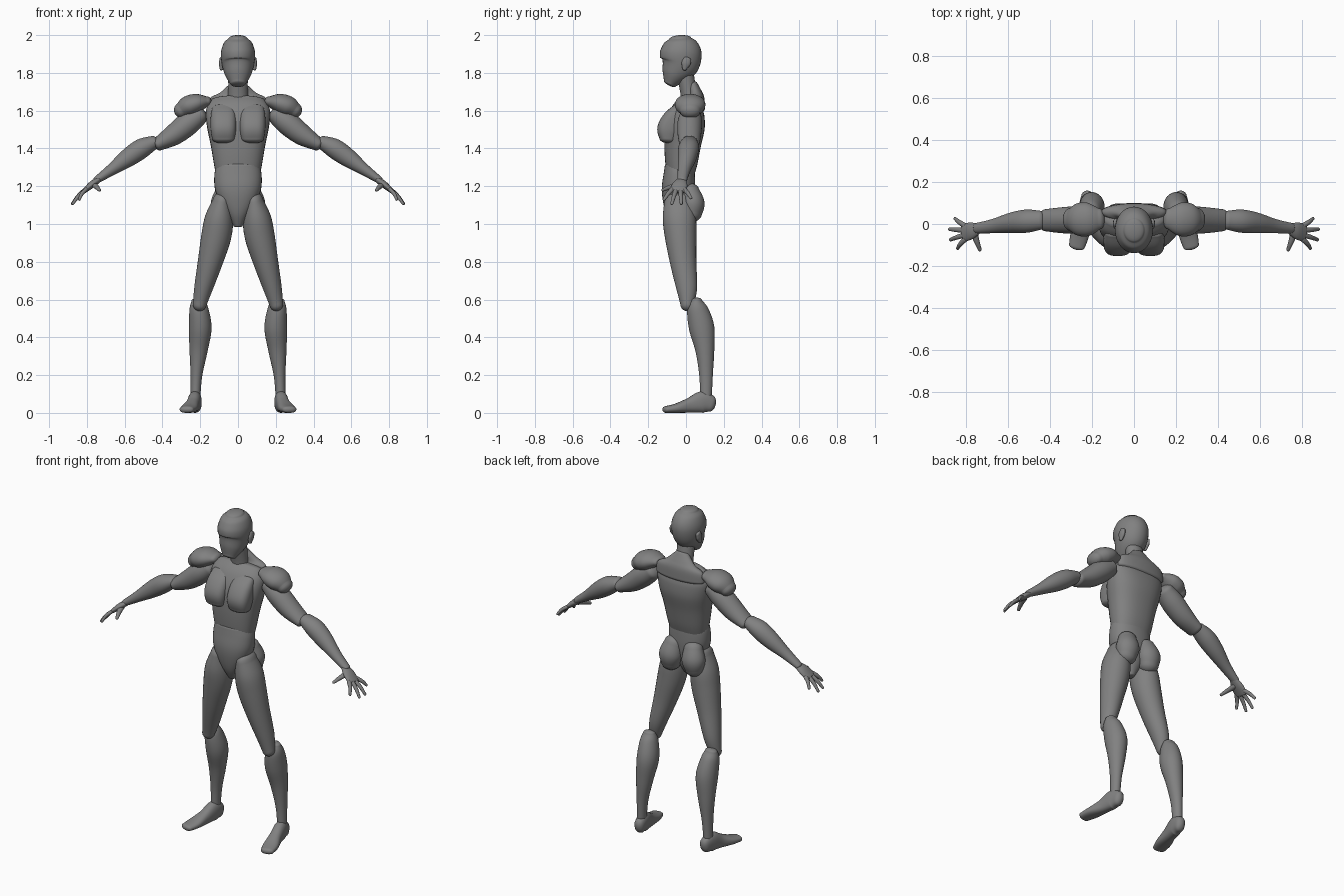
import bpy
import bmesh
import math
from mathutils import Vector

cube = bpy.data.objects.get("Cube")
if cube:
    bpy.data.objects.remove(cube, do_unlink=True)

grey = bpy.data.materials.new("mannequin grey")
grey.use_nodes = True
GREY = (0.22, 0.22, 0.22, 1)
grey.diffuse_color = GREY
grey.node_tree.nodes["Principled BSDF"].inputs["Base Color"].default_value = GREY

SIDES = 32
STEPS = 6
DOME = 5


def spline(sections):
    """Smoothly resample sections of (x, y, z, width, depth)."""
    rows = [sections[0], *sections, sections[-1]]
    out = []
    for i in range(len(sections) - 1):
        a, b, c, d = rows[i:i + 4]
        for k in range(STEPS):
            t = k / STEPS
            out.append([q + 0.5 * t * (r - p + t * (2 * p - 5 * q + 4 * r - s + t * (3 * (q - r) + s - p)))
                        for p, q, r, s in zip(a, b, c, d)])
    out.append(list(sections[-1]))
    return out


def finish(bm, name):
    bmesh.ops.recalc_face_normals(bm, faces=bm.faces)
    mesh = bpy.data.meshes.new(name)
    bm.to_mesh(mesh)
    bm.free()
    mesh.materials.append(grey)
    obj = bpy.data.objects.new(name, mesh)
    bpy.context.collection.objects.link(obj)
    bpy.ops.object.select_all(action="DESELECT")
    obj.select_set(True)
    bpy.context.view_layer.objects.active = obj
    bpy.ops.object.shade_smooth_by_angle(angle=math.radians(50))
    return obj


def loft(name, sections, depth_axis=(0, 1, 0), cap=1.0, square=1.0, side=1):
    """Skin oval rings along a path, closing both ends with domes."""
    rows = spline(sections)
    pts = [Vector(r[:3]) for r in rows]
    rings = []
    for i, r in enumerate(rows):
        tangent = (pts[min(i + 1, len(pts) - 1)] - pts[max(i - 1, 0)]).normalized()
        rings.append((pts[i], tangent, r[3], r[4]))

    def dome(ring, sign):
        p, t, w, d = ring
        angles = [math.pi / 2 * k / (DOME + 0.4) for k in range(1, DOME + 1)]
        return [(p + t * sign * cap * min(w, d) * math.sin(a), t,
                 w * math.cos(a), d * math.cos(a)) for a in angles]

    rings = dome(rings[0], -1)[::-1] + rings + dome(rings[-1], 1)
    bm = bmesh.new()
    loops = []
    for p, t, w, d in rings:
        u = Vector(depth_axis).cross(t).normalized()
        v = t.cross(u)
        loop = []
        for k in range(SIDES):
            a = 2 * math.pi * k / SIDES
            c, s = math.cos(a), math.sin(a)
            co = (p + u * w * math.copysign(abs(c) ** square, c)
                  + v * d * math.copysign(abs(s) ** square, s))
            co.x *= side
            loop.append(bm.verts.new(co))
        loops.append(loop)
    for low, high in zip(loops, loops[1:]):
        for k in range(SIDES):
            n = (k + 1) % SIDES
            bm.faces.new((low[k], low[n], high[n], high[k]))
    bm.faces.new(loops[0])
    bm.faces.new(loops[-1])
    return finish(bm, name)


def column(name, rows, x=0, **kw):
    """Upright loft whose rows are (z, y, width, depth)."""
    return loft(name, [(x, y, z, w, d) for z, y, w, d in rows], **kw)


# Head and neck
column("head", [(1.745, -.085, .042, .036), (1.79, -.062, .068, .07),
                (1.85, -.032, .086, .103), (1.91, -.028, .09, .11),
                (1.96, -.029, .074, .088), (1.982, -.03, .05, .058)], cap=.36)
column("neck", [(1.62, .03, .058, .055), (1.69, .015, .052, .044),
                (1.8, -.005, .052, .045)])
column("trapezius", [(1.61, .055, .16, .045), (1.665, .055, .15, .042),
                     (1.695, .05, .095, .034), (1.74, .035, .045, .025)], cap=.5)

# Trunk
column("ribcage", [(1.25, -.03, .115, .07), (1.32, -.025, .128, .085),
                   (1.42, -.018, .145, .097), (1.52, -.005, .165, .105),
                   (1.6, .012, .17, .088), (1.65, .03, .145, .06)],
       cap=.4, square=.85)
column("pelvis", [(.99, -.04, .024, .035), (1.05, -.04, .06, .065),
                  (1.12, -.04, .1, .082), (1.19, -.04, .123, .088),
                  (1.26, -.036, .125, .083), (1.31, -.035, .115, .077)],
       cap=.3, square=.9)

for label, side in (("left", 1), ("right", -1)):
    def part(name, sections, **kw):
        return loft(f"{label}_{name}", sections, side=side, **kw)

    def upright(name, rows, x, **kw):
        return column(f"{label}_{name}", rows, x=x, side=side, **kw)

    upright("ear", [(1.822, -.008, .009, .012), (1.85, 0, .013, .024),
                    (1.873, .008, .01, .02)], .088)
    upright("pectoral", [(1.45, -.095, .06, .046), (1.5, -.089, .068, .064),
                         (1.56, -.062, .068, .058), (1.61, -.035, .06, .035)],
            .077, square=.7, cap=.5)
    part("buttock", [(.08, .03, 1.06, .058, .055), (.076, .036, 1.11, .068, .062),
                     (.066, .022, 1.17, .055, .05)], cap=.9)

    # Leg
    part("thigh", [(.085, -.04, 1.12, .05, .075), (.1, -.035, 1.03, .075, .088),
                   (.116, -.028, .93, .079, .083), (.147, -.015, .8, .066, .07),
                   (.183, .004, .66, .049, .055), (.203, .006, .575, .036, .036)])
    part("calf", [(.21, .055, .595, .036, .03), (.207, .06, .55, .05, .055),
                  (.2, .083, .45, .06, .067), (.209, .1, .33, .048, .05),
                  (.22, .106, .2, .031, .036), (.225, .106, .09, .026, .031)], cap=.5)
    part("foot", [(.222, .128, .05, .03, .045), (.228, .085, .057, .035, .057),
                  (.24, .02, .04, .036, .04), (.258, -.05, .025, .044, .025),
                  (.272, -.105, .018, .038, .018)], depth_axis=(0, 0, 1), square=.85)

    # Arm
    part("shoulder", [(.165, .025, 1.648, .028, .05), (.215, .022, 1.64, .05, .078),
                      (.265, .022, 1.622, .055, .078), (.3, .022, 1.6, .042, .055)], cap=.9)
    part("upper_arm", [(.2, .025, 1.58, .05, .055), (.26, .02, 1.535, .062, .065),
                       (.34, .018, 1.472, .056, .062), (.425, .018, 1.422, .036, .052)], cap=.6)
    part("forearm", [(.445, .018, 1.432, .036, .045), (.51, .014, 1.4, .052, .055),
                     (.58, .006, 1.352, .049, .049), (.67, -.01, 1.287, .031, .034),
                     (.75, -.02, 1.232, .019, .025)], cap=.7)

    # Hand with four fingers and a thumb
    part("palm", [(.742, -.022, 1.232, .016, .026), (.775, -.032, 1.208, .018, .04),
                  (.81, -.042, 1.178, .013, .043)])
    tips = [(.852, .026, 1.138), (.878, -.025, 1.108),
            (.874, -.075, 1.108), (.84, -.116, 1.13)]
    for i, tip in enumerate(tips):
        root = Vector((.805, -.008 - .022 * i, 1.182))
        mid = root.lerp(Vector(tip), .5) + Vector((.004, 0, .004))
        part(f"finger_{i + 1}", [(*root, .011, .013), (*mid, .01, .011), (*tip, .007, .008)])
    part("thumb", [(.762, -.04, 1.208, .018, .014), (.748, -.085, 1.195, .013, .012),
                   (.734, -.122, 1.18, .009, .008)], depth_axis=(0, 0, 1))
